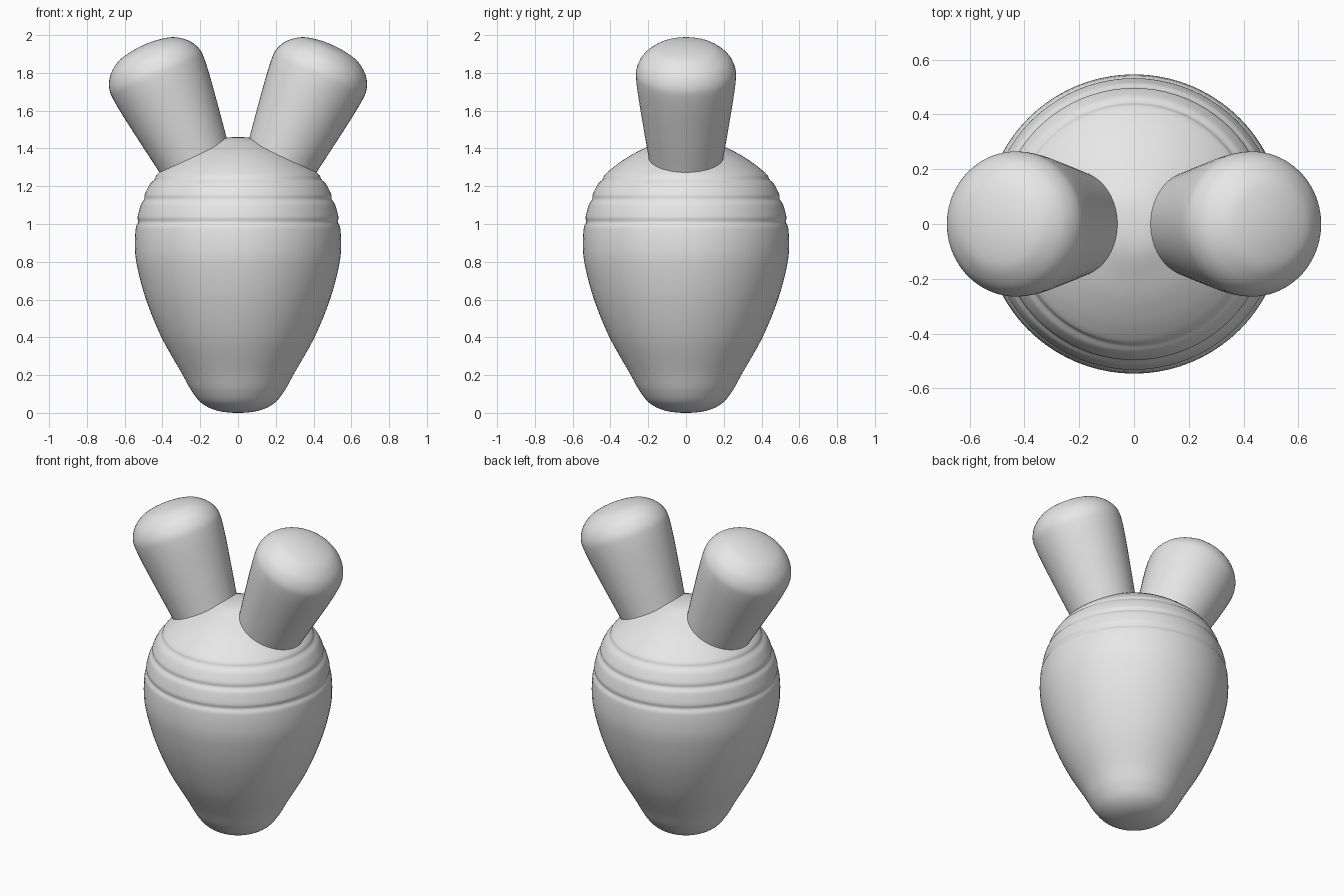
import bpy
import bmesh
import math
from mathutils import Vector

cube = bpy.data.objects.get("Cube")
if cube:
    bpy.data.objects.remove(cube, do_unlink=True)

grey = bpy.data.materials.new("plain grey")
grey.use_nodes = True
colour = (0.8, 0.8, 0.8, 1)
grey.diffuse_color = colour
grey.node_tree.nodes["Principled BSDF"].inputs["Base Color"].default_value = colour


def beyond(end, inner):
    """Phantom point past an end: mirrored over the axis at a pole, else extrapolated."""
    return Vector((-inner.x, inner.y)) if end.x == 0 else 2 * end - inner


def smooth_profile(points, steps):
    """Spline through (radius, height) points."""
    p = [Vector(q) for q in points]
    p = [beyond(p[0], p[1])] + p + [beyond(p[-1], p[-2])]
    curve = []
    for a, b, c, d in zip(p, p[1:], p[2:], p[3:]):
        for i in range(steps):
            t = i / steps
            curve.append(0.5 * (2 * b + (c - a) * t + (2 * a - 5 * b + 4 * c - d) * t ** 2
                                + (3 * b - a - 3 * c + d) * t ** 3))
    return curve + [p[-2]]


def lathe(name, profile, sides):
    bm = bmesh.new()
    verts = [bm.verts.new((r, 0, z)) for r, z in profile]
    edges = [bm.edges.new(pair) for pair in zip(verts, verts[1:])]
    bmesh.ops.spin(bm, geom=verts + edges, cent=(0, 0, 0), axis=(0, 0, 1),
                   angle=math.tau, steps=sides)
    bmesh.ops.remove_doubles(bm, verts=bm.verts, dist=0.0004)
    bmesh.ops.holes_fill(bm, edges=[e for e in bm.edges if e.is_boundary])
    bmesh.ops.recalc_face_normals(bm, faces=bm.faces)
    mesh = bpy.data.meshes.new(name)
    bm.to_mesh(mesh)
    bm.free()
    mesh.materials.append(grey)
    obj = bpy.data.objects.new(name, mesh)
    bpy.context.collection.objects.link(obj)
    bpy.ops.object.select_all(action="DESELECT")
    bpy.context.view_layer.objects.active = obj
    obj.select_set(True)
    bpy.ops.object.shade_smooth_by_angle(angle=math.radians(40))
    return obj


# Egg-shaped body with three soft grooves around the shoulders
body_points = [(0, 0), (0.11, 0.012), (0.19, 0.05), (0.245, 0.115), (0.298, 0.21),
               (0.405, 0.4), (0.487, 0.6), (0.535, 0.78), (0.546, 0.9), (0.535, 1.02),
               (0.505, 1.13), (0.455, 1.23), (0.385, 1.3), (0.29, 1.365),
               (0.2, 1.41), (0.1, 1.45), (0, 1.46)]
grooves = [1.01, 1.13, 1.235]
body_profile = []
for r, z in smooth_profile(body_points, 12):
    cut = sum(0.009 * math.exp(-((z - g) / 0.014) ** 2) for g in grooves)
    body_profile.append((r - cut, z))
lathe("body", body_profile, 80)

# Two flared, round-topped ears leaning outwards
ear_points = [(0.192, -0.06), (0.2, 0), (0.227, 0.17), (0.252, 0.335), (0.264, 0.44),
              (0.262, 0.495), (0.239, 0.547), (0.2, 0.587), (0.15, 0.616),
              (0.075, 0.633), (0, 0.638)]
for name, side in (("left_ear", 1), ("right_ear", -1)):
    ear = lathe(name, smooth_profile(ear_points, 5), 48)
    ear.location = (side * 0.24, 0, 1.365)
    ear.rotation_euler.y = side * math.radians(24)
